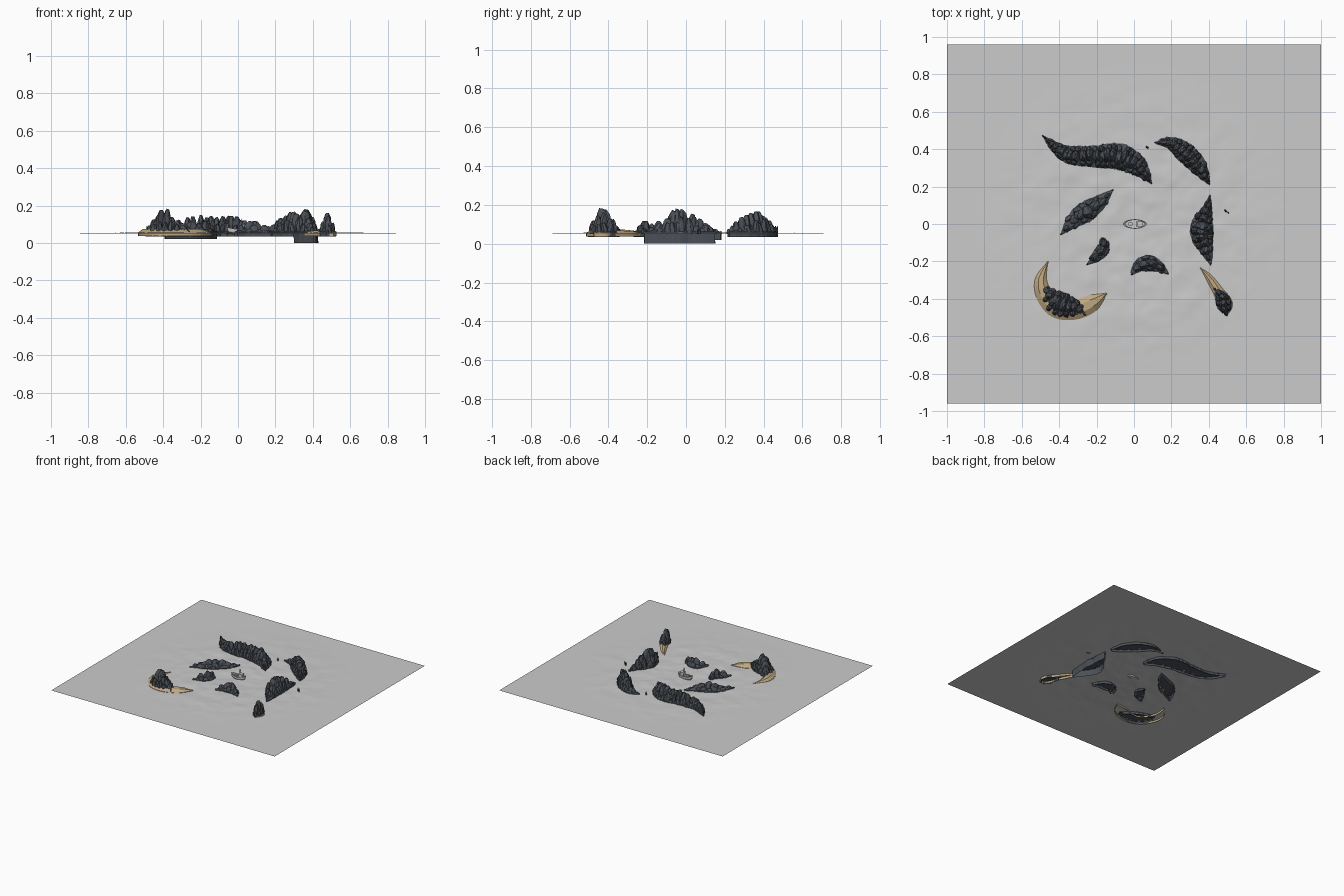
import bpy, bmesh, math, random
from mathutils import Vector, noise

if "Cube" in bpy.data.objects:
    bpy.data.objects.remove(bpy.data.objects["Cube"])

random.seed(7)
SEA = 0.052


def material(name, col):
    m = bpy.data.materials.new(name)
    m.diffuse_color = (*col, 1)
    m.use_nodes = True
    m.node_tree.nodes["Principled BSDF"].inputs["Base Color"].default_value = m.diffuse_color
    return m


ROCK = material("slate", (0.07, 0.08, 0.095))
SAND = material("sand", (0.52, 0.39, 0.22))


def finish(name, bm, mat=None):
    bmesh.ops.recalc_face_normals(bm, faces=bm.faces)
    me = bpy.data.meshes.new(name)
    bm.to_mesh(me)
    bm.free()
    ob = bpy.data.objects.new(name, me)
    bpy.context.collection.objects.link(ob)
    if mat:
        me.materials.append(mat)
    return ob


def sample(pts, n):
    """Catmull-Rom through tuples of numbers, n+1 samples."""
    P = [Vector(p) for p in pts]
    out = []
    for i in range(n + 1):
        u = i / n * (len(P) - 1)
        k = min(int(u), len(P) - 2)
        f = u - k
        a, b, c, d = P[max(k - 1, 0)], P[k], P[k + 1], P[min(k + 2, len(P) - 1)]
        out.append(0.5 * (2 * b + (c - a) * f + (2 * a - 5 * b + 4 * c - d) * f * f
                          + (3 * b - a - 3 * c + d) * f ** 3))
    return out


def frame(s, i):
    t = s[min(i + 1, len(s) - 1)] - s[max(i - 1, 0)]
    t = Vector((t.x, t.y, 0)).normalized()
    return t, Vector((-t.y, t.x, 0))


def crescent(bm, s, z0, edge, crest, jag=0.0):
    """Curved shell: skirt down to z0, low crest along the spine."""
    rows = []
    for i, p in enumerate(s):
        t, n = frame(s, i)
        w = max(p.z, 0.003)
        c = Vector((p.x, p.y, 0))
        ridge = edge + (crest - edge) * min(1, w / 0.04)
        row = []
        for k, z in ((-1, z0), (-1, edge), (-0.4, ridge), (0.4, ridge), (1, edge), (1, z0)):
            j = 1 + random.uniform(-jag, jag)
            row.append(bm.verts.new(c + n * k * w * j + Vector((0, 0, z))))
        rows.append(row)
    for a, b in zip(rows, rows[1:]):
        for k in range(5):
            bm.faces.new((a[k], a[k + 1], b[k + 1], b[k]))
    bm.faces.new(rows[0])
    bm.faces.new(rows[-1][::-1])


def boulder(bm, c, t, n, a, b, h):
    """Faceted tapering crag made as a convex hull of jittered rings."""
    vs = []
    lean = t * random.uniform(-.3, .3) * a
    for f, r in ((0, 1), (0.45, 0.9), (0.8, 0.66), (1, 0.32)):
        off = random.random()
        for k in range(6):
            g = (k + off) * math.tau / 6
            q = r * random.uniform(0.82, 1.05)
            z = SEA - 0.002 + h * f * (1 if f == 0 else random.uniform(0.9, 1.0))
            vs.append(bm.verts.new(c + t * math.cos(g) * a * q + n * math.sin(g) * b * q
                                   + lean * f + Vector((0, 0, z))))
    res = bmesh.ops.convex_hull(bm, input=vs)
    junk = {v for v in res["geom_interior"] + res["geom_unused"]
            if isinstance(v, bmesh.types.BMVert)}
    bmesh.ops.delete(bm, geom=list(junk), context='VERTS')


def rock_island(name, pts, z0=0.035, step=0.028):
    """pts: x, y, half width, top z."""
    length = sum(math.dist(p[:2], q[:2]) for p, q in zip(pts, pts[1:]))
    m = max(4, round(length / step))
    bm = bmesh.new()
    crescent(bm, [Vector(p[:3]) for p in sample(pts, m * 2)], z0, 0.06, 0.075, 0.06)
    s = sample(pts, m)
    for i, p in enumerate(s):
        t, n = frame([Vector(q[:3]) for q in s], i)
        w, h = max(p[2], 0.006), max(p[3] - SEA, 0.01)
        c = Vector((p[0], p[1], 0))
        a = min(step * 0.95, w * 1.2)
        boulder(bm, c + n * random.uniform(-.15, .15) * w, t, n, a, w * 0.72,
                h * random.uniform(0.82, 1.0))
        if w > 0.02:
            for k in (-1, 1):
                boulder(bm, c + n * k * w * 0.6 + t * random.uniform(-.4, .4) * step,
                        t, n, a * 0.75, w * 0.42, h * random.uniform(0.35, 0.7))
    finish(name, bm, ROCK)


def sand_bar(name, pts):
    bm = bmesh.new()
    crescent(bm, sample(pts, 28), 0.038, 0.056, 0.074)
    finish(name, bm, SAND)


# Rocky islands
rock_island("north_west_ridge", [(-.485, .47, .004, .10), (-.42, .41, .03, .11), (-.34, .37, .05, .13),
            (-.2, .36, .06, .155), (-.08, .36, .07, .16), (.02, .31, .055, .14), (.09, .22, .005, .08)])
rock_island("north_east_ridge", [(.115, .435, .005, .07), (.2, .43, .035, .12), (.28, .375, .055, .175),
            (.35, .3, .045, .15), (.4, .22, .01, .08)])
rock_island("west_island", [(-.39, -.055, .004, .07), (-.32, .02, .042, .10), (-.25, .07, .055, .12),
            (-.18, .12, .038, .10), (-.115, .18, .004, .07)], 0.02, 0.045)
rock_island("small_west_island", [(-.25, -.215, .004, .07), (-.19, -.165, .033, .12),
            (-.16, -.12, .033, .125), (-.165, -.08, .008, .08)], step=0.04)
rock_island("small_south_island", [(-.01, -.265, .01, .07), (.03, -.22, .035, .11), (.08, -.21, .045, .13),
            (.13, -.225, .032, .11), (.18, -.265, .005, .07)], step=0.045)
rock_island("east_island", [(.41, -.215, .006, .08), (.385, -.13, .04, .12), (.365, -.06, .062, .205),
            (.368, .01, .055, .19), (.395, .09, .025, .11), (.405, .15, .005, .08)], 0.0, 0.035)
rock_island("south_west_crag", [(-.47, -.36, .03, .10), (-.43, -.41, .065, .17), (-.38, -.435, .068, .19),
            (-.32, -.45, .05, .13), (-.27, -.465, .025, .08)])
rock_island("south_east_crag", [(.435, -.35, .012, .08), (.468, -.39, .035, .13), (.483, -.435, .042, .178),
            (.49, -.475, .018, .10)])

# Sand bars
sand_bar("south_west_beach", [(-.46, -.2, 0), (-.498, -.3, .032), (-.475, -.39, .045), (-.41, -.455, .05),
         (-.31, -.46, .05), (-.22, -.42, .045), (-.145, -.37, 0)])
sand_bar("south_east_beach", [(.355, -.235, 0), (.4, -.285, .018), (.45, -.36, .028),
         (.49, -.43, .038), (.5, -.475, .01)])

# Tiny reef stones breaking the surface
bm = bmesh.new()
for x, y, r in ((.07, .41, .01), (.49, .07, .01), (.505, .06, .006)):
    boulder(bm, Vector((x, y, 0)), Vector((.6, -.8, 0)), Vector((.8, .6, 0)), r, r * 0.6, 0.03)
finish("reef_stones", bm, ROCK)

# Water sheet with gentle swell around the islands
bm = bmesh.new()
bmesh.ops.create_grid(bm, x_segments=110, y_segments=110, size=1)
for v in bm.verts:
    v.co.y *= 0.96
    r = v.co.length
    fall = max(0, 1 - (r / 0.85) ** 2) ** 1.2
    swell = noise.noise(v.co * 9) * 0.006 + noise.noise(v.co * 21) * 0.003
    v.co.z = SEA + fall * swell + 0.005 * fall * min(1, r / 0.5)
water = finish("water", bm)
for p in water.data.polygons:
    p.use_smooth = True

# Boat hull: lofted rings, open deck with raised rim
bm = bmesh.new()
rings = []
for z, sc, bow in ((.046, .72, 0), (.06, .95, .006), (.074, 1, .012), (.074, .85, .006), (.066, .83, 0)):
    ring = []
    for k in range(20):
        g = k * math.tau / 20
        x = math.cos(g)
        ring.append(bm.verts.new((.005 + .064 * sc * x, .026 * sc * math.sin(g) * (1 - .12 * x * x),
                                  z + bow * x * x)))
    rings.append(ring)
for a, b in zip(rings, rings[1:]):
    for k in range(20):
        bm.faces.new((a[k], a[k - 1], b[k - 1], b[k]))
bm.faces.new(rings[0])
bm.faces.new(rings[-1])
finish("boat_hull", bm)


def box(name, loc, size):
    bm = bmesh.new()
    bmesh.ops.create_cube(bm, size=1)
    for v in bm.verts:
        v.co = Vector(loc) + Vector(v.co[i] * size[i] for i in range(3))
    finish(name, bm)


# Boat cabin, roof, mast and cargo
box("boat_cabin", (.03, 0, .079), (.03, .024, .028))
box("boat_cabin_roof", (.03, 0, .095), (.036, .029, .004))
box("boat_mast", (.018, 0, .098), (.003, .003, .066))
box("boat_mast_arm", (.018, 0, .115), (.003, .022, .003))
box("boat_hatch", (-.018, 0, .07), (.022, .018, .01))
